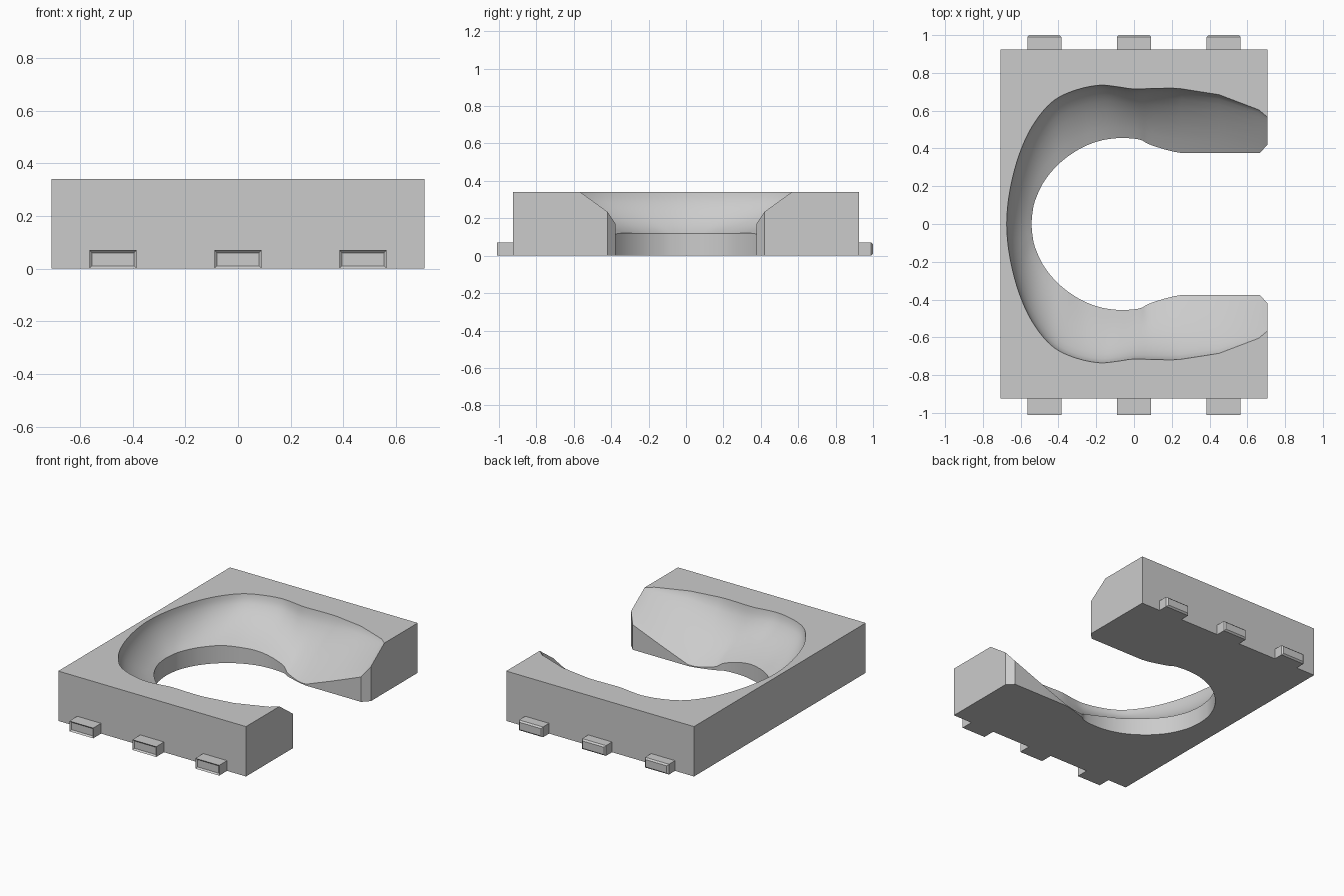
import bpy, bmesh, math
from mathutils import Vector

if "Cube" in bpy.data.objects:
    bpy.data.objects.remove(bpy.data.objects["Cube"])

W, D, H = 0.708, 0.925, 0.34      # half width, half depth, height

grey = bpy.data.materials.new("plain grey")
grey.use_nodes = True
grey.diffuse_color = (0.6, 0.6, 0.6, 1)
grey.node_tree.nodes["Principled BSDF"].inputs["Base Color"].default_value = (0.6, 0.6, 0.6, 1)


def add_object(name, bm):
    bmesh.ops.recalc_face_normals(bm, faces=bm.faces)
    mesh = bpy.data.meshes.new(name)
    bm.to_mesh(mesh)
    bm.free()
    mesh.materials.append(grey)
    ob = bpy.data.objects.new(name, mesh)
    bpy.context.collection.objects.link(ob)
    return ob


# Half of the opening, from its open end round to the closed end:
# rim x, rim y, neck x, neck y, neck height, hollowness of the bowl
stations = [
    (W, 0.565, W, 0.42, 0.235, 0.0),
    (0.66, 0.605, 0.665, 0.376, 0.17, 0.1),
    (0.45, 0.685, 0.45, 0.376, 0.085, 0.3),
    (0.25, 0.716, 0.25, 0.376, 0.01, 0.45),
    (0.12, 0.718, 0.09, 0.418, 0.02, 0.55),
    (0.0, 0.715, 0.03, 0.447, 0.05, 0.6),
    (-0.09, 0.727, -0.07, 0.455, 0.08, 0.6),
    (-0.18, 0.735, -0.17, 0.443, 0.10, 0.6),
    (-0.29, 0.715, -0.27, 0.407, 0.11, 0.6),
    (-0.40, 0.67, -0.36, 0.35, 0.12, 0.6),
    (-0.48, 0.60, -0.43, 0.285, 0.12, 0.6),
    (-0.56, 0.48, -0.485, 0.21, 0.12, 0.6),
    (-0.62, 0.33, -0.525, 0.12, 0.12, 0.6),
    (-0.66, 0.16, -0.538, 0.055, 0.12, 0.6),
    (-0.674, 0.0, -0.542, 0.0, 0.12, 0.6),
]
flip = (1, -1, 1, -1, 1, 1)
ring = stations + [tuple(a * s for a, s in zip(st, flip)) for st in reversed(stations[:-1])]


# Smooth the curved stretch, keep the straight jaw ends as they are
def smooth_stations(pts, keep=3, steps=4):
    out = list(pts[:keep])
    for i in range(keep, len(pts) - 1 - keep):
        quad = pts[i - 1:i + 3]
        for k in range(steps):
            t = k / steps
            out.append([0.5 * (2 * b + (c - a) * t + (2 * a - 5 * b + 4 * c - d) * t * t
                               + (3 * b - a - 3 * c + d) * t ** 3) for a, b, c, d in zip(*quad)])
    return out + list(pts[len(pts) - 1 - keep:])


# Block with a C-shaped bowl cut through it
bm = bmesh.new()
columns = []
LEVELS = 8
for rx, ry, nx, ny, nz, hollow in smooth_stations(ring):
    col = [bm.verts.new((nx, ny, 0))]
    for k in range(LEVELS + 1):
        a = k / LEVELS * math.pi / 2
        h = math.sin(a)
        v = h + (1 - math.cos(a) - h) * hollow
        col.append(bm.verts.new((nx + (rx - nx) * h, ny + (ry - ny) * h, nz + (H - nz) * v)))
    columns.append(col)
for c0, c1 in zip(columns, columns[1:]):
    for k in range(LEVELS + 1):
        bm.faces.new((c0[k], c1[k], c1[k + 1], c0[k + 1]))

corners = [(W, -D), (-W, -D), (-W, D), (W, D)]
low = [bm.verts.new((x, y, 0)) for x, y in corners]
high = [bm.verts.new((x, y, H)) for x, y in corners]
for i in range(3):                                      # front, closed side, back
    bm.faces.new((low[i], low[i + 1], high[i + 1], high[i]))
bm.faces.new([c[0] for c in columns] + low)             # underside
bm.faces.new([c[-1] for c in columns] + high)           # top
bm.faces.new(columns[0] + [high[3], low[3]])            # jaw ends
bm.faces.new(columns[-1] + [high[0], low[0]])
big = [f for f in bm.faces if len(f.verts) > 4]
bmesh.ops.recalc_face_normals(bm, faces=bm.faces)
bmesh.ops.triangulate(bm, faces=big, ngon_method='EAR_CLIP')
body = add_object("body_block", bm)
bpy.ops.object.select_all(action='DESELECT')
body.select_set(True)
bpy.context.view_layer.objects.active = body
bpy.ops.object.shade_smooth_by_angle(angle=math.radians(30))

# Small lugs along the front and back
for side, label in ((-1, "front"), (1, "back")):
    for i, x in enumerate((-0.475, 0, 0.475)):
        bm = bmesh.new()
        bmesh.ops.create_cube(bm, size=1)
        for v in bm.verts:
            v.co = Vector((x + v.co.x * 0.18, side * (0.955 + v.co.y * 0.09), 0.035 + v.co.z * 0.07))
        rim = [e for e in bm.edges if all(abs(v.co.y) > 0.99 for v in e.verts)]
        bmesh.ops.bevel(bm, geom=rim, offset=0.01, segments=1, affect='EDGES')
        add_object(f"{label}_lug_{i + 1}", bm)
